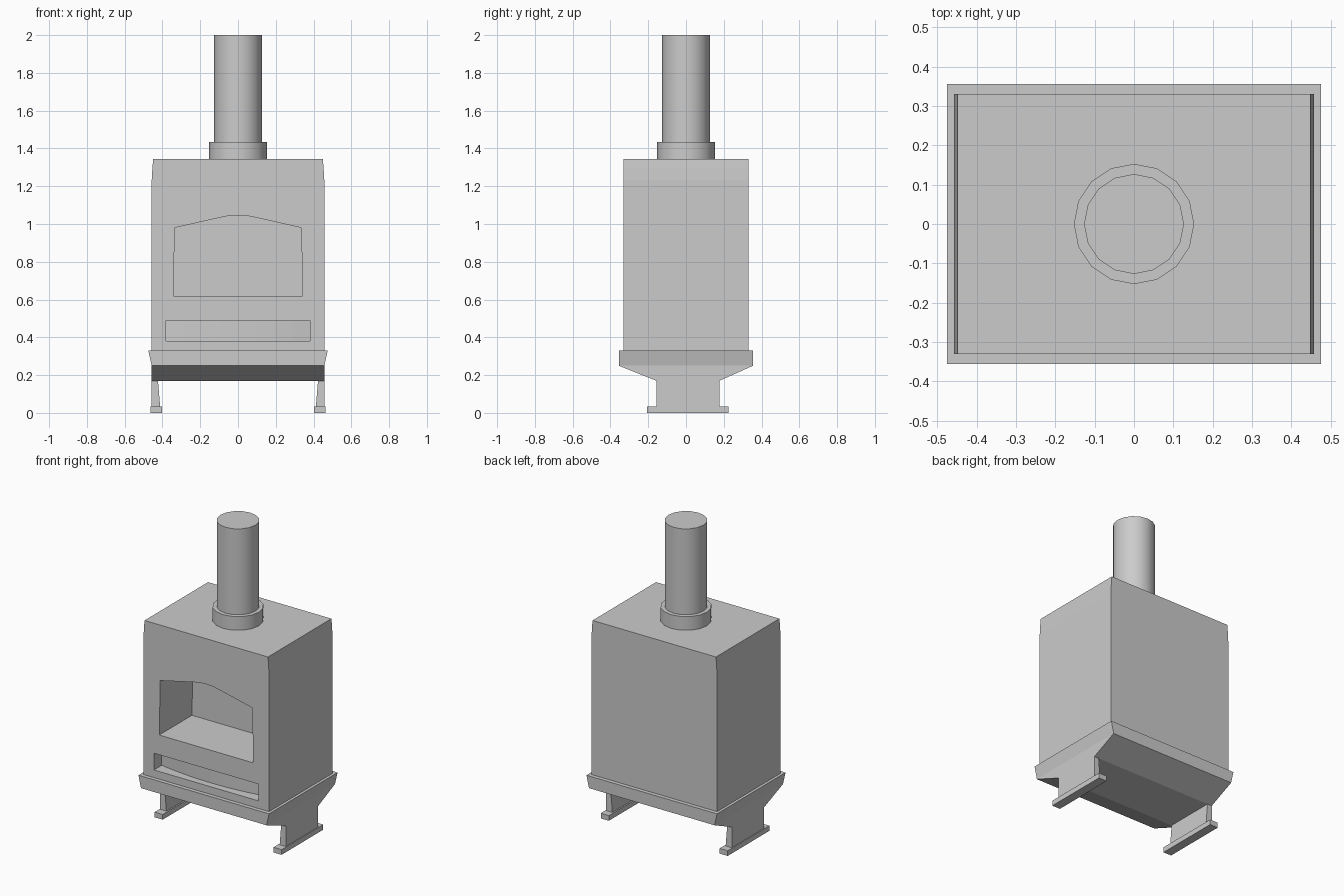
import bpy
import bmesh
import math

if "Cube" in bpy.data.objects:
    bpy.data.objects.remove(bpy.data.objects["Cube"])


def finish(name, bm):
    bmesh.ops.recalc_face_normals(bm, faces=bm.faces[:])
    mesh = bpy.data.meshes.new(name)
    bm.to_mesh(mesh)
    bm.free()
    obj = bpy.data.objects.new(name, mesh)
    bpy.context.collection.objects.link(obj)
    return obj


def loft(name, rings):
    """Closed solid through rings of 3D points."""
    bm = bmesh.new()
    rows = [[bm.verts.new(p) for p in ring] for ring in rings]
    n = len(rows[0])
    for a, b in zip(rows, rows[1:]):
        for i in range(n):
            j = (i + 1) % n
            bm.faces.new((a[i], a[j], b[j], b[i]))
    bm.faces.new(rows[0][::-1])
    bm.faces.new(rows[-1])
    return finish(name, bm)


def box_loft(name, levels):
    """Stack of rectangles, each given as z, x0, x1, y0, y1."""
    return loft(name, [[(x0, y0, z), (x1, y0, z), (x1, y1, z), (x0, y1, z)]
                       for z, x0, x1, y0, y1 in levels])


def cylinder(name, radius, z0, z1):
    angles = [math.tau * i / 16 for i in range(16)]
    obj = loft(name, [[(radius * math.cos(a), radius * math.sin(a), z)
                       for a in angles] for z in (z0, z1)])
    activate(obj)
    bpy.ops.object.shade_smooth_by_angle(angle=math.radians(35))
    return obj


def activate(obj):
    bpy.ops.object.select_all(action='DESELECT')
    obj.select_set(True)
    bpy.context.view_layer.objects.active = obj


def cut(target, cutter):
    mod = target.modifiers.new("cut", 'BOOLEAN')
    mod.operation = 'DIFFERENCE'
    mod.solver = 'EXACT'
    mod.object = cutter
    activate(target)
    bpy.ops.object.modifier_apply(modifier=mod.name)
    bpy.data.objects.remove(cutter, do_unlink=True)


# Firebox body, narrowing slightly at the top
body = box_loft("stove_body", [(z, -x, x, -0.33, 0.33) for z, x in
                ((0.325, 0.457), (1.23, 0.457), (1.30, 0.453), (1.345, 0.449))])

# Arched fire opening
half = [(0.342, 0.62), (0.335, 0.98), (0.10, 1.033), (0.05, 1.043)]
arch = half + [(0, 1.046)] + [(-x, z) for x, z in reversed(half)]
cut(body, loft("opening_cutter", [[(x, y, z) for x, z in arch]
                                  for y in (-0.45, 0.01)]))

# Ash slot with a gently bowed back
slot = [(-0.38, -0.45)]
for i in range(9):
    t = i / 4 - 1
    slot.append((0.38 * t, -0.25 + 0.035 * (t * t - 1)))
slot.append((0.38, -0.45))
cut(body, loft("slot_cutter", [[(x, y, z) for x, y in slot]
                               for z in (0.38, 0.49)]))

# Flared base tray
box_loft("base_tray", [(0.17, -0.457, 0.457, -0.156, 0.177),
                       (0.25, -0.457, 0.457, -0.356, 0.356),
                       (0.33, -0.475, 0.475, -0.356, 0.356)])

# Legs and feet on both sides
for side, s in (("left", -1), ("right", 1)):
    box_loft(side + "_leg", [(0.03, s * 0.412, s * 0.457, -0.156, 0.177),
                             (0.175, s * 0.424, s * 0.457, -0.156, 0.177)])
    box_loft(side + "_foot", [(0.0, s * 0.403, s * 0.462, -0.207, 0.226),
                              (0.034, s * 0.403, s * 0.462, -0.207, 0.226)])

# Flue collar and pipe
cylinder("flue_collar", 0.153, 1.34, 1.435)
cylinder("flue_pipe", 0.127, 1.35, 2.0)
